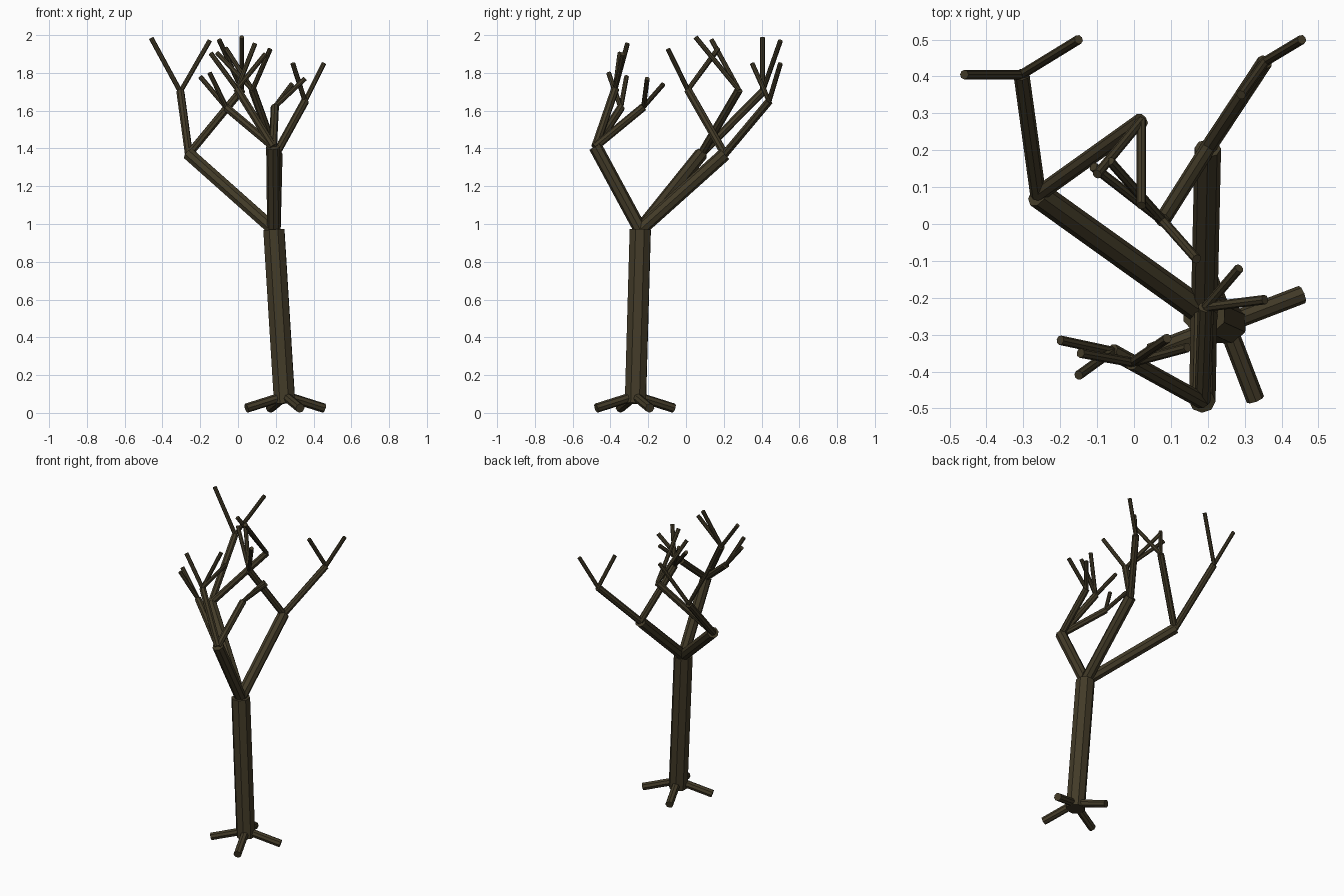
import bpy
import bmesh
import math
from mathutils import Matrix, Vector

SIDES = 8
TRUNK_RADIUS = 0.06
THINNING = 0.6  # each generation of branches is thinner by this factor

default_cube = bpy.data.objects.get("Cube")
if default_cube:
    bpy.data.objects.remove(default_cube, do_unlink=True)

bark = bpy.data.materials.new("dark brown bark")
bark_color = (0.055, 0.043, 0.021, 1.0)
bark.diffuse_color = bark_color
bark.use_nodes = True
bark.node_tree.nodes["Principled BSDF"].inputs["Base Color"].default_value = bark_color
bark.node_tree.nodes["Principled BSDF"].inputs["Roughness"].default_value = 0.9


def add_rod(mesh, start, end, radius):
    """Add one straight capped rod between two points."""
    start, end = Vector(start), Vector(end)
    axis = end - start
    turn = axis.to_track_quat("Z", "Y").to_matrix().to_4x4()
    place = Matrix.Translation((start + end) / 2) @ turn
    bmesh.ops.create_cone(mesh, cap_ends=True, segments=SIDES, radius1=radius,
                          radius2=radius, depth=axis.length, matrix=place)


def make_part(name, rods):
    """Build one object out of (start, end, radius) rods."""
    mesh = bmesh.new()
    for start, end, radius in rods:
        add_rod(mesh, start, end, radius)
    data = bpy.data.meshes.new(name)
    mesh.to_mesh(data)
    mesh.free()
    data.materials.append(bark)
    part = bpy.data.objects.new(name, data)
    bpy.context.collection.objects.link(part)
    return part


def grow(start, branch, radius):
    """List the rods of a branch: its end point, then its child branches."""
    end, children = branch
    rods = [(start, end, radius)]
    for child in children:
        rods += grow(end, child, radius * THINNING)
    return rods


def tip(x, y, z):
    """A twig with nothing growing from it."""
    return ((x, y, z), [])


# Leaning trunk
trunk_base = (0.247, -0.268, 0.05)
trunk_top = (0.19, -0.242, 0.97)
make_part("trunk", [(trunk_base, trunk_top, TRUNK_RADIUS)])

# Four roots spread evenly around the trunk
for number in range(4):
    angle = math.radians(21) + number * math.pi / 2
    outward = Vector((math.cos(angle), math.sin(angle), 0))
    root_start = Vector((0.25, -0.27, 0.09))
    root_end = root_start + outward * 0.22 - Vector((0, 0, 0.065))
    make_part(f"root_{number + 1}", [(root_start, root_end, 0.025)])

# Limb reaching to the right and back
right_limb = ((-0.26, 0.08, 1.37), [
    ((-0.305, 0.405, 1.70), [tip(-0.46, 0.405, 1.985), tip(-0.15, 0.5, 1.97)]),
    ((0.02, 0.28, 1.71), [tip(0.02, 0.05, 1.99), tip(-0.1, 0.135, 1.975)]),
])

# Limb reaching straight back
back_limb = ((0.2, 0.205, 1.37), [
    ((0.355, 0.44, 1.65), [tip(0.455, 0.5, 1.85), tip(0.29, 0.35, 1.85)]),
    ((0.077, 0.01, 1.71), [tip(0.17, -0.095, 1.925), tip(-0.065, 0.17, 1.93),
                           tip(-0.11, 0.155, 1.905)]),
])

# Limb reaching forward
front_limb = ((0.185, -0.48, 1.41), [
    ((-0.005, -0.375, 1.715), [tip(0.09, -0.31, 1.955), tip(0.145, -0.335, 1.9),
                               tip(-0.145, -0.35, 1.905)]),
    ((-0.06, -0.345, 1.615), [tip(-0.2, -0.315, 1.78), tip(-0.15, -0.41, 1.8)]),
    ((0.195, -0.225, 1.62), [tip(0.285, -0.12, 1.74), tip(0.355, -0.205, 1.77)]),
])

limbs = {"right_limb": right_limb, "back_limb": back_limb, "front_limb": front_limb}
for name, limb in limbs.items():
    make_part(name, grow(trunk_top, limb, TRUNK_RADIUS * THINNING))
